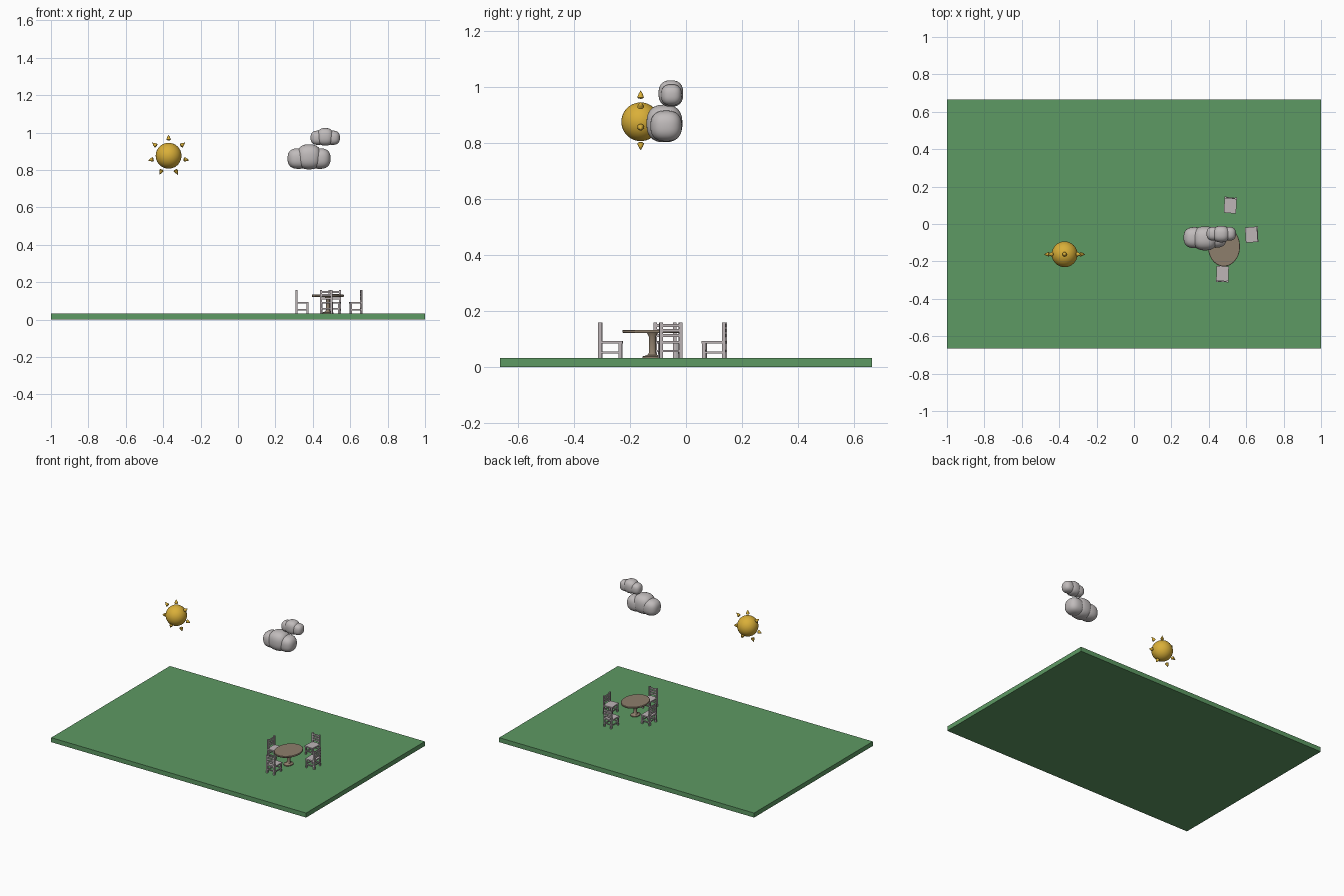
import bpy, bmesh
from math import radians, pi
from mathutils import Matrix, Vector

cube = bpy.data.objects.get("Cube")
if cube:
    bpy.data.objects.remove(cube, do_unlink=True)


def material(name, rgb):
    m = bpy.data.materials.new(name)
    m.use_nodes = True
    col = (*rgb, 1)
    m.diffuse_color = col
    bsdf = m.node_tree.nodes["Principled BSDF"]
    bsdf.inputs["Base Color"].default_value = col
    bsdf.inputs["Roughness"].default_value = 0.8
    return m


GRASS = material("grass green", (0.11, 0.32, 0.125))
SUN = material("sun yellow", (0.70, 0.43, 0.04))
CLOUD = material("cloud grey", (0.53, 0.50, 0.50))
WOOD = material("table brown", (0.27, 0.21, 0.15))
CHAIR = material("chair grey", (0.51, 0.46, 0.47))


def finish(name, bm, mat, smooth=False):
    bmesh.ops.recalc_face_normals(bm, faces=bm.faces)
    me = bpy.data.meshes.new(name)
    bm.to_mesh(me)
    bm.free()
    me.materials.append(mat)
    ob = bpy.data.objects.new(name, me)
    bpy.context.collection.objects.link(ob)
    if smooth:
        bpy.ops.object.select_all(action='DESELECT')
        ob.select_set(True)
        bpy.context.view_layer.objects.active = ob
        bpy.ops.object.shade_smooth_by_angle(angle=radians(40))
    return ob


def box(bm, lo, hi):
    lo, hi = Vector(lo), Vector(hi)
    size = Matrix.Diagonal((*(hi - lo), 1))
    bmesh.ops.create_cube(bm, size=1, matrix=Matrix.Translation((lo + hi) / 2) @ size)


def lathe(profile, steps=32):
    """Spin (radius, height) points around z."""
    bm = bmesh.new()
    vs = [bm.verts.new((r, 0, z)) for r, z in profile]
    es = [bm.edges.new(p) for p in zip(vs, vs[1:])]
    bmesh.ops.spin(bm, geom=vs + es, cent=(0, 0, 0), axis=(0, 0, 1),
                   angle=2 * pi, steps=steps, use_merge=False)
    bmesh.ops.remove_doubles(bm, verts=bm.verts, dist=1e-5)
    return bm


# Ground slab
bm = bmesh.new()
box(bm, (-1, -0.665, 0), (1, 0.665, 0.032))
finish("ground", bm, GRASS)

# Sun ball and its ring of rays
sun_at = Matrix.Translation((-0.371, -0.162, 0.876))
bm = bmesh.new()
bmesh.ops.create_uvsphere(bm, u_segments=32, v_segments=20, radius=0.069, matrix=sun_at)
finish("sun", bm, SUN, True)
for i in range(7):
    bm = lathe([(0, 0.082), (0.008, 0.083), (0.012, 0.087), (0.008, 0.098), (0, 0.113)], 16)
    bm.transform(sun_at @ Matrix.Rotation(i * 2 * pi / 7, 4, 'Y'))
    finish(f"sun_ray_{i + 1}", bm, SUN, True)


# Clouds made of slightly boxy puffs
def puff(name, centre, radii, power=2.5):
    bm = bmesh.new()
    bmesh.ops.create_cube(bm, size=2)
    bmesh.ops.subdivide_edges(bm, edges=bm.edges, cuts=11, use_grid_fill=True)
    for v in bm.verts:
        v.co /= sum(abs(c) ** power for c in v.co) ** (1 / power)
    bm.transform(Matrix.Translation(centre) @ Matrix.Diagonal((*radii, 1)))
    finish(name, bm, CLOUD, True)


puff("large_cloud_right_puff", (0.323, -0.073, 0.861), (0.058, 0.056, 0.055))
puff("large_cloud_middle_puff", (0.380, -0.077, 0.870), (0.066, 0.064, 0.067))
puff("large_cloud_left_puff", (0.437, -0.071, 0.861), (0.058, 0.056, 0.055))
puff("small_cloud_right_puff", (0.427, -0.052, 0.972), (0.039, 0.037, 0.038))
puff("small_cloud_middle_puff", (0.466, -0.054, 0.977), (0.045, 0.044, 0.047))
puff("small_cloud_left_puff", (0.506, -0.052, 0.972), (0.039, 0.037, 0.038))

# Furniture is a little narrower across x
SQUEEZE = Matrix.Diagonal((0.8, 1, 1, 1))
table_at = Matrix.Translation((0.481, -0.12, 0.032)) @ SQUEEZE

# Round table: top and turned pedestal
for name, profile, steps in (
        ("table_top", [(0, 0.09), (0.105, 0.09), (0.107, 0.092),
                       (0.107, 0.099), (0.105, 0.101), (0, 0.101)], 48),
        ("table_pedestal", [(0, 0), (0.036, 0), (0.036, 0.006), (0.018, 0.011),
                            (0.013, 0.018), (0.013, 0.078), (0.02, 0.09), (0, 0.09)], 24)):
    bm = lathe(profile, steps)
    bm.transform(table_at)
    finish(name, bm, WOOD, True)


# Slat-back chair, built facing -y
def chair(name, x, y, turn):
    bm = bmesh.new()
    w, d, t = 0.041, 0.043, 0.012
    for s in (-1, 1):
        outer, inner = s * w, s * (w - t)
        a, b = min(outer, inner), max(outer, inner)
        box(bm, (a, d - t, 0), (b, d, 0.127))                       # back post
        box(bm, (a, -d + 0.002, 0), (b, -d + 0.002 + t, 0.054))     # front leg
        mid = (a + b) / 2
        box(bm, (mid - 0.004, -d + t, 0.017), (mid + 0.004, d - t, 0.024))
    box(bm, (-w, -d, 0.053), (w, d - 0.002, 0.062))                 # seat
    for z in (0.075, 0.093, 0.111):                                 # back slats
        box(bm, (-w + t, d - 0.009, z), (w - t, d - 0.003, z + 0.011))
    box(bm, (-w + t, d - 0.009, 0.022), (w - t, d - 0.003, 0.029))  # rear rung
    box(bm, (-w + t, -d + 0.005, 0.022), (w - t, -d + 0.011, 0.029))
    bm.transform(Matrix.Translation((x, y, 0.032)) @ SQUEEZE
                 @ Matrix.Rotation(radians(turn), 4, 'Z'))
    finish(name, bm, CHAIR)


chair("back_chair", 0.515, 0.101, -4)
chair("front_chair", 0.473, -0.269, 178)
chair("right_chair", 0.343, -0.075, 90)
chair("left_chair", 0.630, -0.057, -86)
